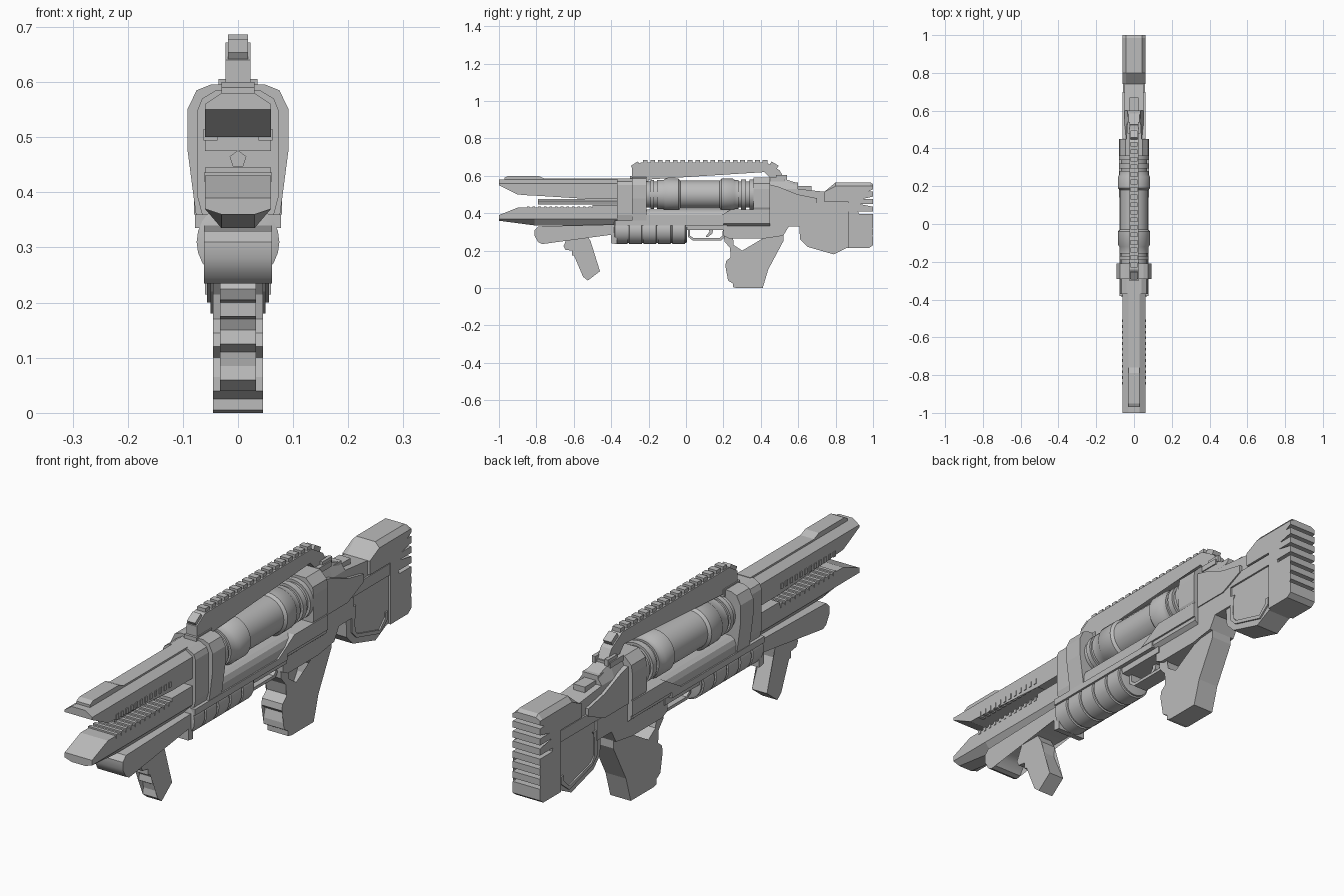
import bpy
import bmesh
import math
from mathutils import Matrix

cube = bpy.data.objects.get("Cube")
if cube:
    bpy.data.objects.remove(cube)

grey = bpy.data.materials.new("mid grey")
grey.use_nodes = True
grey.diffuse_color = (0.5, 0.5, 0.5, 1)
grey.node_tree.nodes["Principled BSDF"].inputs["Base Color"].default_value = (0.5, 0.5, 0.5, 1)


def finish(name, bm, smooth=False):
    bmesh.ops.recalc_face_normals(bm, faces=bm.faces)
    me = bpy.data.meshes.new(name)
    bm.to_mesh(me)
    bm.free()
    me.materials.append(grey)
    ob = bpy.data.objects.new(name, me)
    bpy.context.collection.objects.link(ob)
    if smooth:
        bpy.ops.object.select_all(action='DESELECT')
        ob.select_set(True)
        bpy.context.view_layer.objects.active = ob
        bpy.ops.object.shade_smooth_by_angle(angle=math.radians(35))
    return ob


def skin(name, rings, smooth=False):
    """Join equal rings of points with quads and cap both ends."""
    bm = bmesh.new()
    vs = [[bm.verts.new(p) for p in r] for r in rings]
    n = len(vs[0])
    for a, b in zip(vs, vs[1:]):
        for i in range(n):
            j = (i + 1) % n
            bm.faces.new((a[i], a[j], b[j], b[i]))
    caps = [bm.faces.new(vs[0]), bm.faces.new(vs[-1])]
    bmesh.ops.triangulate(bm, faces=caps)
    return finish(name, bm, smooth)


def slab(name, pts, w, inner=None, top=9, bottom=-9, x=0, smooth=False):
    """Side profile (y, z) across x; outer faces clamped in height make chamfers."""
    clamp = [(y, max(bottom, min(top, z))) for y, z in pts]
    layers = [(-w, clamp), (w, clamp)]
    if inner is not None:
        layers = [(-w, clamp), (-inner, pts), (inner, pts), (w, clamp)]
    return skin(name, [[(x + lx, y, z) for y, z in p] for lx, p in layers], smooth)


def section(name, half, y0, y1):
    """Right half of a front outline (x, z), mirrored and run along y."""
    pts = half + [(-x, z) for x, z in reversed(half)]
    return skin(name, [[(x, y, z) for x, z in pts] for y in (y0, y1)])


def boxes(name, items):
    """Several boxes in one object, each (x0, x1, y0, y1, z0, z1)."""
    bm = bmesh.new()
    for x0, x1, y0, y1, z0, z1 in items:
        m = Matrix.Translation(((x0 + x1) / 2, (y0 + y1) / 2, (z0 + z1) / 2))
        m = m @ Matrix.Diagonal((x1 - x0, y1 - y0, z1 - z0, 1))
        bmesh.ops.create_cube(bm, size=1, matrix=m)
    return finish(name, bm)


def lathe(name, prof, z, sides=32, x=0, smooth=True):
    """Turn (y, radius) points about an axis along y."""
    rings = []
    for y, r in prof:
        rings.append([(x + r * math.sin(2 * math.pi * k / sides), y,
                       z + r * math.cos(2 * math.pi * k / sides)) for k in range(sides)])
    return skin(name, rings, smooth)


# Forked muzzle
slab("upper_prong", [(-1, .58), (-1, .55), (-.9, .50), (-.5, .50), (-.5, .475),
                     (-.36, .475), (-.36, .58)], .06, .03, top=.56)
slab("lower_prong", [(-1, .39), (-.9, .43), (-.5, .43), (-.5, .445), (-.36, .445),
                     (-.36, .335), (-.81, .335), (-1, .36)], .06, .03, bottom=.37)
slab("upper_prong_plate", [(-.97, .575), (-.97, .59), (-.95, .60), (-.79, .60), (-.76, .587),
                           (-.36, .587), (-.36, .575)], .03)
lathe("slot_rod", [(-.79, .016), (-.36, .016)], .46, sides=5, smooth=False)
# Rows of ribs on the facing sides of the fork
ribs = []
for i in range(12):
    y = -.85 + i * .03
    ribs.append((-.062, .062, y, y + .014, .42, .436))
    for s in (-1, 1):
        ribs.append((s * .05 - .013, s * .05 + .013, y, y + .014, .494, .515))
boxes("prong_ribs", ribs)

# Collar behind the fork
section("front_collar", [(.04, .585), (.065, .57), (.073, .55), (.073, .39), (.06, .34)], -.37, -.28)
section("main_collar", [(.05, .595), (.075, .585), (.092, .55), (.092, .48), (.075, .35), (.06, .335)],
        -.29, -.21)

# Ringed power cylinder
lathe("power_cylinder", [
    (-.22, .07), (-.19, .07), (-.19, .078), (-.17, .078), (-.17, .07), (-.155, .07), (-.155, .078),
    (-.12, .078), (-.11, .085), (-.04, .085), (-.03, .075), (.18, .075), (.19, .085), (.25, .085),
    (.26, .078), (.28, .078), (.28, .07), (.295, .07), (.295, .08), (.32, .08), (.32, .07),
    (.34, .07), (.34, .08), (.37, .08)], .50)

# Rear collar
section("rear_collar", [(.045, .59), (.075, .56), (.08, .53), (.08, .43), (.065, .40)], .36, .45)

# Tray under the cylinder
section("tray", [(.05, .42), (.065, .41), (.073, .39), (.073, .345), (.055, .33)], -.22, .45)
slab("tray_flange", [(-.38, .335), (-.38, .36), (.2, .36), (.2, .335)], .078)
slab("tray_rear_cheek", [(.14, .36), (.24, .42), (.45, .42), (.45, .36)], .08)

# Forend beam with curved nose
slab("forend", [(-.79, .33), (-.81, .31), (-.81, .28), (-.79, .245), (-.77, .235), (-.75, .24),
                (-.73, .27), (-.70, .285), (-.40, .285), (-.38, .31), (.22, .31), (.22, .34), (-.38, .34)],
     .062, smooth=True)

# Segmented tube under the barrel
tube = [(-.385, .06)]
for i in range(5):
    y = -.38 + i * .077
    tube += [(y, .075), (y + .066, .075), (y + .068, .069), (y + .075, .069)]
tube += [(.005, .06)]
lathe("under_tube", tube, .31, sides=24)
slab("tube_bracket", [(-.40, .33), (-.40, .24), (-.37, .235), (-.37, .33)], .062)

# Foregrip with finger steps
slab("foregrip", [(-.62, .30), (-.62, .27), (-.655, .225), (-.645, .205), (-.61, .20), (-.61, .175),
                  (-.58, .17), (-.57, .15), (-.575, .125), (-.55, .11), (-.545, .085), (-.55, .06),
                  (-.525, .04), (-.46, .09), (-.515, .21), (-.51, .25), (-.54, .30)], .033)

# Trigger and guard
slab("trigger_guard", [(.01, .33), (.01, .275), (.035, .255), (.19, .255), (.21, .275), (.21, .33),
                       (.198, .33), (.195, .28), (.18, .267), (.04, .267), (.022, .28), (.022, .33)], .03)
slab("trigger", [(.12, .33), (.125, .30), (.105, .275), (.115, .272), (.14, .29), (.15, .33)], .012)

# Grip with an open frame
slab("grip", [(.20, .34), (.205, .25), (.235, .215), (.245, .17), (.215, .145), (.21, .12), (.235, .10),
              (.225, .065), (.225, .04), (.25, .025), (.25, .005), (.27, 0), (.41, 0), (.44, .10),
              (.52, .25), (.52, .34), (.41, .34), (.41, .265), (.44, .21), (.435, .17), (.41, .13),
              (.37, .13), (.355, .165), (.30, .20), (.255, .23), (.245, .265), (.245, .34)], .045)
slab("grip_mount", [(.20, .41), (.20, .28), (.23, .265), (.42, .265), (.45, .275), (.52, .28),
                    (.55, .33), (.64, .33), (.64, .41)], .058)

# Upper receiver and stock
slab("stock_spine", [(.40, .40), (.90, .40), (.90, .515), (.74, .515), (.60, .53), (.60, .56),
                     (.52, .585), (.40, .585)], .05, .03, top=.53)
slab("receiver_cheek", [(.42, .405), (.42, .56), (.50, .54), (.60, .50), (.70, .48), (.70, .45),
                        (.60, .405)], .062)
slab("stock_side_rail", [(.55, .41), (.62, .445), (.70, .455), (.88, .455), (.88, .41)], .057)
slab("lower_stock", [(.60, .415), (.61, .26), (.65, .22), (.79, .18), (.86, .215), (.90, .215),
                     (.90, .415)], .05)
# Raised frame on each side of the lower stock
for side, x in (("left", .05), ("right", -.05)):
    slab("stock_frame_" + side, [
        (.635, .37), (.635, .27), (.665, .24), (.81, .20), (.86, .24), (.86, .27), (.845, .27),
        (.845, .25), (.81, .215), (.67, .253), (.65, .275), (.65, .355), (.66, .37)], .006, x=x)

# Grooved butt
butt = [(.87, .215), (.98, .215), (1, .23)]
for i in range(7):
    z = .275 + i * .04
    butt += [(1, z), (.92, z), (.92, z + .014), (1, z + .014)]
butt += [(1, .555), (.985, .565), (.80, .565), (.74, .515), (.74, .46), (.87, .46)]
slab("butt", butt, .06, .042, top=.545)

# Carry handle with ribbed top
slab("carry_handle", [(-.29, .58), (-.29, .64), (-.24, .672), (.43, .672), (.50, .63), (.53, .58),
                      (.46, .58), (.42, .62), (-.19, .625), (-.21, .61), (-.21, .58)], .023)
boxes("handle_ribs", [(-.018, .018, -.23 + i * .04, -.205 + i * .04, .66, .686) for i in range(17)])
for name, y, z, a in (("front_corner_rib", -.27, .655, .57), ("rear_corner_rib", .47, .655, -.54)):
    rib = boxes(name, [(-.018, .018, -.022, .022, -.012, .012)])
    rib.location = (0, y, z)
    rib.rotation_euler.x = a
boxes("handle_front_foot", [(-.027, .027, -.30, -.20, .57, .60)])

# Rear sight block
boxes("rear_sight", [(-.04, .04, .45, .53, .57, .592), (-.035, .035, .53, .60, .54, .565),
                     (-.035, -.02, .48, .54, .58, .605), (.02, .035, .48, .54, .58, .605),
                     (-.025, .025, .60, .67, .52, .545)])
